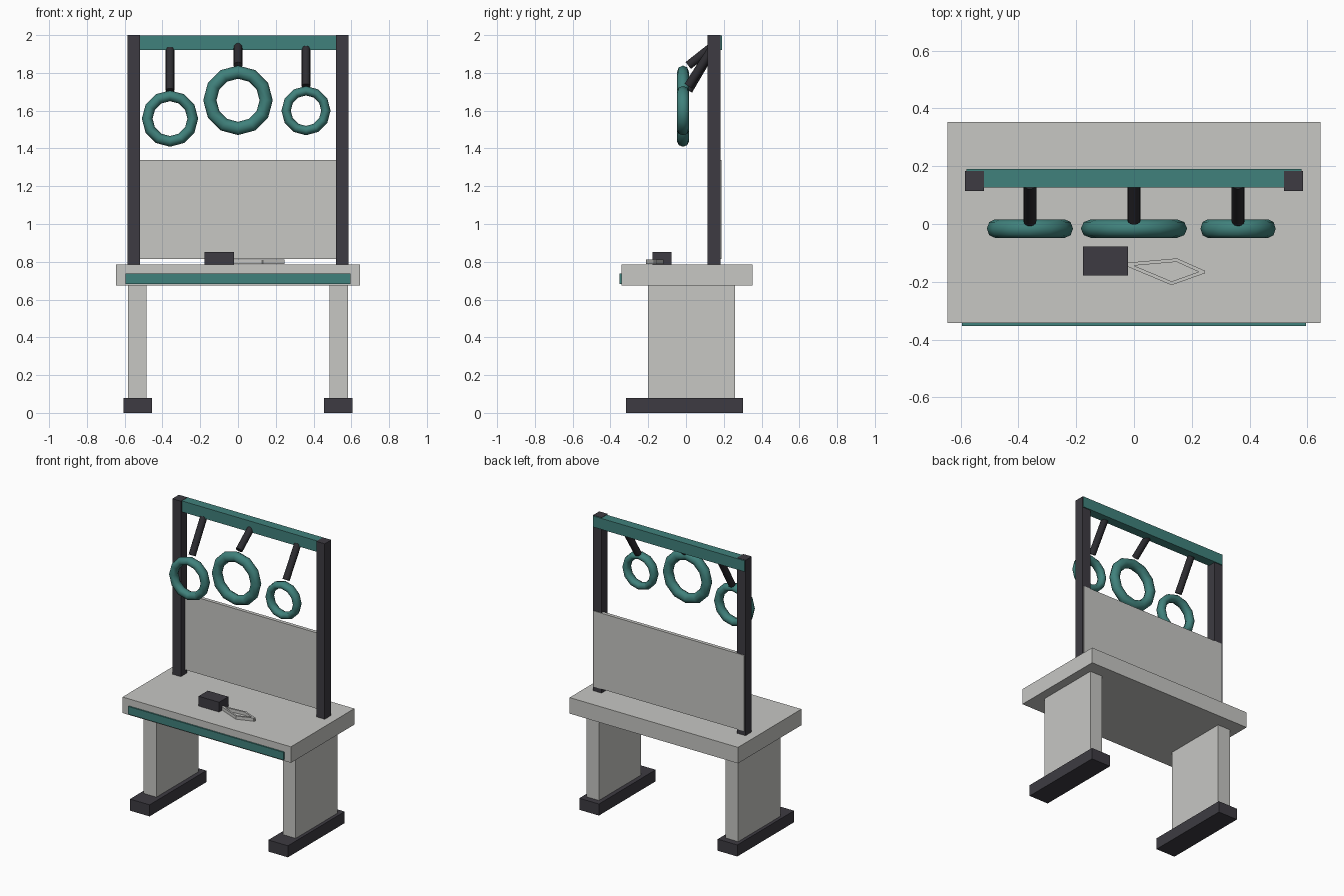
import bpy
import math
from mathutils import Vector

cube = bpy.data.objects.get("Cube")
if cube:
    bpy.data.objects.remove(cube, do_unlink=True)


def material(name, rgb):
    mat = bpy.data.materials.new(name)
    mat.use_nodes = True
    mat.diffuse_color = (*rgb, 1)
    for node in mat.node_tree.nodes:
        if node.type == 'BSDF_PRINCIPLED':
            node.inputs["Base Color"].default_value = (*rgb, 1)
    return mat


GREY = material("light_grey", (0.57, 0.57, 0.55))
TEAL = material("teal", (0.051, 0.22, 0.2))
DARK = material("charcoal", (0.047, 0.044, 0.054))
BLACK = material("black", (0.026, 0.025, 0.03))


def finish(name, mat):
    obj = bpy.context.object
    obj.name = obj.data.name = name
    obj.data.materials.append(mat)
    return obj


def box(name, mat, x, y, z):
    """Box spanning the given (low, high) range on each axis."""
    spans = (x, y, z)
    bpy.ops.mesh.primitive_cube_add(size=1, location=[(a + b) / 2 for a, b in spans])
    obj = finish(name, mat)
    size = [b - a for a, b in spans]
    for v in obj.data.vertices:
        v.co = [c * s for c, s in zip(v.co, size)]
    return obj


def mirrored_box(name, mat, x, y, z):
    """The same box on the left (+x) and right (-x) side."""
    box("left_" + name, mat, x, y, z)
    box("right_" + name, mat, (-x[1], -x[0]), y, z)


def rod(name, mat, start, end, radius, sides):
    a, b = Vector(start), Vector(end)
    d = b - a
    bpy.ops.mesh.primitive_cylinder_add(
        vertices=sides, radius=radius, depth=d.length, location=(a + b) / 2,
        rotation=d.to_track_quat('Z', 'Y').to_euler())
    return finish(name, mat)


# Table
box("table_top", GREY, (-0.645, 0.645), (-0.342, 0.352), (0.674, 0.785))
box("front_trim", TEAL, (-0.595, 0.595), (-0.352, -0.342), (0.683, 0.737))
mirrored_box("leg", GREY, (0.485, 0.582), (-0.2, 0.26), (0.08, 0.674))
mirrored_box("foot", DARK, (0.455, 0.605), (-0.318, 0.303), (0, 0.08))

# Upright frame and back panel
mirrored_box("post", DARK, (0.519, 0.584), (0.115, 0.183), (0.785, 2.0))
box("top_beam", TEAL, (-0.58, 0.58), (0.126, 0.19), (1.922, 1.998))
box("back_panel", GREY, (-0.576, 0.576), (0.162, 0.187), (0.815, 1.34))

# Rings hung on slanted struts: name, x, centre height, outer radius, strut top
RING_Y = -0.016
for name, x, z, outer, top in (("right", -0.36, 1.558, 0.149, 1.915),
                               ("middle", 0, 1.655, 0.184, 1.93),
                               ("left", 0.36, 1.6, 0.13, 1.92)):
    tube = outer * 0.19
    bpy.ops.mesh.primitive_torus_add(
        major_segments=12, minor_segments=8, major_radius=outer - tube,
        minor_radius=tube, location=(x, RING_Y, z), rotation=(math.pi / 2, 0, 0))
    ring = finish(name + "_ring", TEAL)
    for v in ring.data.vertices:
        v.co.z *= 0.032 / tube
    bpy.ops.object.shade_smooth_by_angle(angle=math.radians(60))
    rod(name + "_strut", BLACK, (x, 0.14, top + 0.01), (x, 0.012, z + outer), 0.023, 12)
    bpy.ops.object.shade_smooth_by_angle(angle=math.radians(40))

# Small block and kite-shaped wire frame lying on the table
box("desk_block", DARK, (-0.177, -0.02), (-0.178, -0.077), (0.785, 0.853))
corners = [(-0.025, -0.14), (0.148, -0.125), (0.24, -0.166), (0.13, -0.205)]
for i, (x, y) in enumerate(corners):
    x2, y2 = corners[(i + 1) % len(corners)]
    bar = box("kite_frame_bar_%d" % (i + 1), GREY,
              (-0.5 * math.hypot(x2 - x, y2 - y) - 0.004, 0.5 * math.hypot(x2 - x, y2 - y) + 0.004),
              (-0.006, 0.006), (-0.011, 0.011))
    bar.location = ((x + x2) / 2, (y + y2) / 2, 0.8)
    bar.rotation_euler.z = math.atan2(y2 - y, x2 - x)
